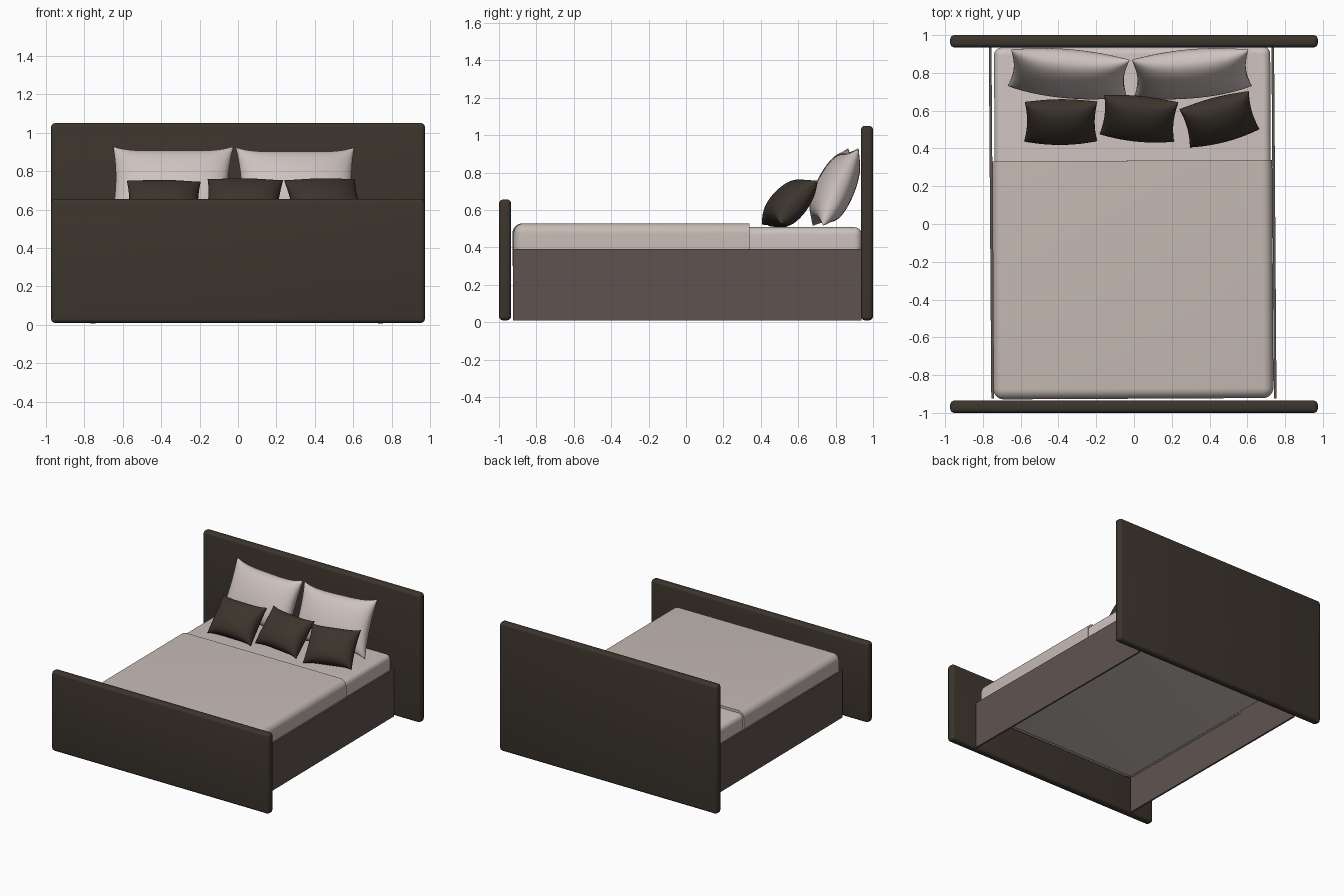
import bpy, bmesh, math
from mathutils import Matrix, Vector

if "Cube" in bpy.data.objects:
    bpy.data.objects.remove(bpy.data.objects["Cube"])


def material(name, rgb):
    m = bpy.data.materials.new(name)
    m.diffuse_color = (*rgb, 1)
    m.use_nodes = True
    m.node_tree.nodes["Principled BSDF"].inputs["Base Color"].default_value = m.diffuse_color
    return m


DARK = material("dark brown", (0.045, 0.035, 0.026))
RAIL = material("mid brown", (0.115, 0.087, 0.081))
BLANKET = material("taupe blanket", (0.565, 0.497, 0.458))
LINEN = material("pale linen", (0.61, 0.54, 0.52))


def finish(bm, name, mat, matrix=Matrix(), angle=40):
    bmesh.ops.recalc_face_normals(bm, faces=bm.faces)
    me = bpy.data.meshes.new(name)
    bm.to_mesh(me)
    bm.free()
    me.materials.append(mat)
    ob = bpy.data.objects.new(name, me)
    bpy.context.collection.objects.link(ob)
    ob.matrix_world = matrix
    bpy.ops.object.select_all(action='DESELECT')
    ob.select_set(True)
    bpy.context.view_layer.objects.active = ob
    bpy.ops.object.shade_smooth_by_angle(angle=math.radians(angle))
    return ob


def box(name, lo, hi, mat, bevel=0, segments=4, rule=lambda p: True, turn=0):
    """Box between two corners; edges whose midpoint passes the rule are rounded."""
    lo, hi = Vector(lo), Vector(hi)
    mid, size = (lo + hi) / 2, hi - lo
    bm = bmesh.new()
    bmesh.ops.create_cube(bm, size=1)
    picked = [e for e in bm.edges if rule((e.verts[0].co + e.verts[1].co) / 2)]
    bmesh.ops.scale(bm, vec=size, verts=bm.verts)
    if bevel:
        bmesh.ops.bevel(bm, geom=picked, offset=bevel, segments=segments,
                        profile=0.5, affect='EDGES')
    return finish(bm, name, mat,
                  Matrix.Translation(mid) @ Matrix.Rotation(math.radians(turn), 4, 'Z'))


def pillow(name, mat, centre, w, h, t, lean, yaw=0, roll=0, dip=0.15, n=28):
    """Plump cushion with a pinched rim and pulled-out corners."""
    bm = bmesh.new()
    for side in (-1, 1):
        rows = []
        for j in range(n + 1):
            row = []
            for i in range(n + 1):
                # sine spacing gathers points near the rim
                u = math.sin((i / n - 0.5) * math.pi)
                v = math.sin((j / n - 0.5) * math.pi)
                x = w / 2 * u * (1 - 0.07 * (1 - v * v) * u * u)
                z = h / 2 * v * (1 - dip * (1 - u ** 4) * v * v)
                puff = max(0, (1 - u * u) * (1 - v * v)) ** 0.42 * (1 - 0.1 * v)
                row.append(bm.verts.new((x, side * t / 2 * puff, z)))
            rows.append(row)
        for j in range(n):
            for i in range(n):
                bm.faces.new((rows[j][i], rows[j][i + 1],
                              rows[j + 1][i + 1], rows[j + 1][i]))
    bmesh.ops.remove_doubles(bm, verts=bm.verts, dist=0.0004)
    r = math.radians
    m = (Matrix.Translation(centre) @ Matrix.Rotation(r(yaw), 4, 'Z')
         @ Matrix.Rotation(r(-lean), 4, 'X') @ Matrix.Rotation(r(roll), 4, 'Y'))
    return finish(bm, name, mat, m, 80)


# Head and foot boards
box("headboard", (-0.973, 0.935, 0.01), (0.973, 1.0, 1.05), DARK, 0.022)
box("footboard", (-0.973, -1.0, 0.01), (0.973, -0.935, 0.656), DARK, 0.022)

# Thin side rails
for label, x in (("left", -0.755), ("right", 0.741)):
    box(label + "_rail", (x - 0.007, -0.924, 0.008), (x + 0.007, 0.937, 0.39), RAIL, turn=0.4)

# Mattress and the blanket over its lower two thirds
box("mattress", (-0.737, -0.91, 0.285), (0.725, 0.937, 0.508), LINEN, 0.04, 6, turn=0.25)
box("blanket", (-0.747, -0.925, 0.30), (0.735, 0.335, 0.528), BLANKET, 0.055, 8,
    rule=lambda p: p.y < 0.4 and p.z > -0.4, turn=0.3)

# Two large pillows against the headboard
pillow("left_pillow", LINEN, (-0.345, 0.80, 0.725), 0.63, 0.45, 0.20, 25, -5)
pillow("right_pillow", LINEN, (0.305, 0.80, 0.72), 0.62, 0.45, 0.20, 25, 5)

# Three small dark cushions in front
pillow("left_cushion", DARK, (-0.387, 0.543, 0.632), 0.385, 0.31, 0.18, 42, 1, 1, 0.1)
pillow("middle_cushion", DARK, (0.027, 0.56, 0.64), 0.395, 0.31, 0.18, 42, -5, 1, 0.1)
pillow("right_cushion", DARK, (0.452, 0.555, 0.64), 0.38, 0.31, 0.18, 42, 14, -1, 0.1)
